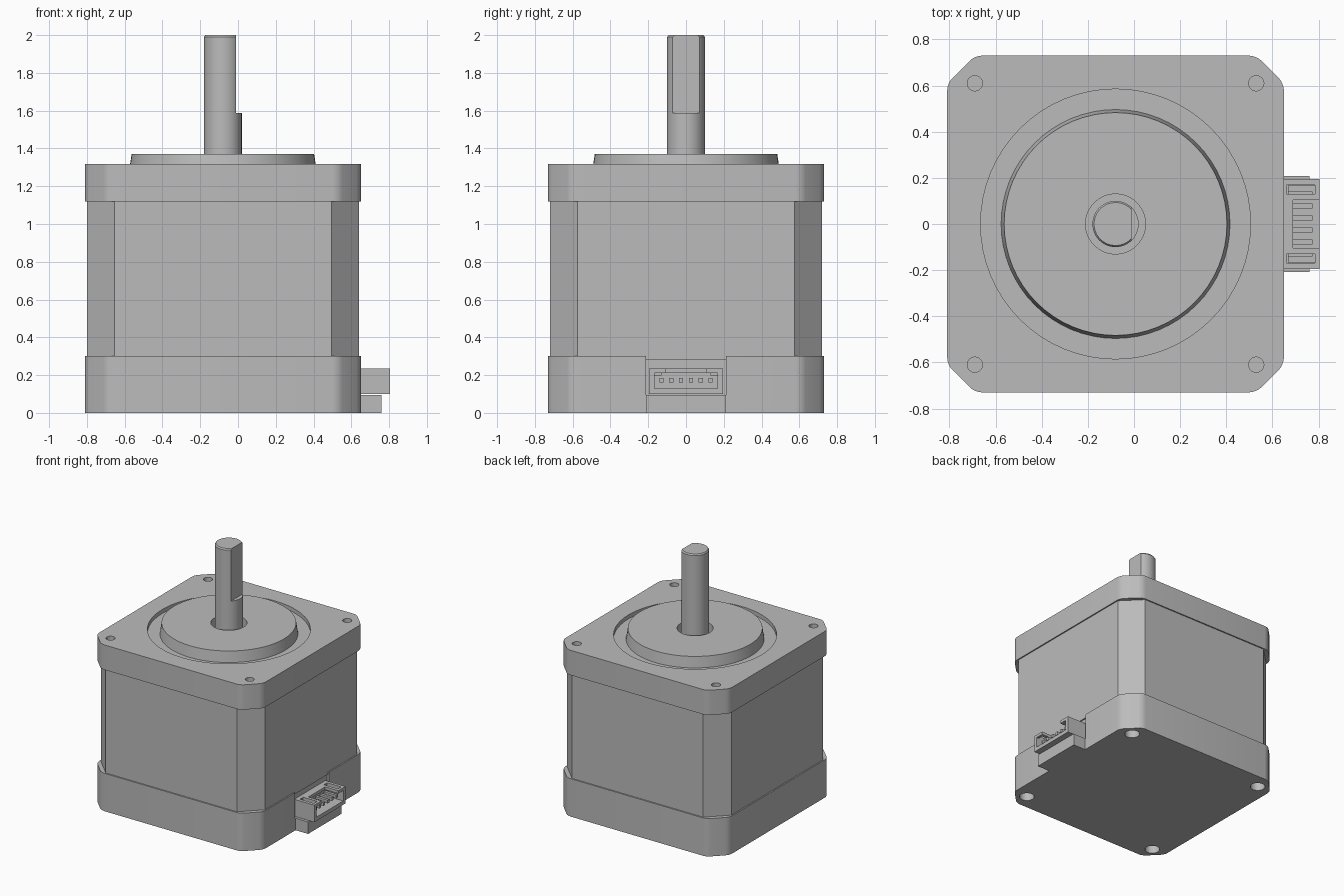
import bpy, bmesh
from math import tau
from mathutils import Matrix, Vector

if "Cube" in bpy.data.objects:
    bpy.data.objects.remove(bpy.data.objects["Cube"])

CX = -0.08  # motor axis

steel = bpy.data.materials.new("plain grey")
steel.use_nodes = True
GREY = (0.5, 0.5, 0.5, 1)
steel.diffuse_color = GREY
steel.node_tree.nodes["Principled BSDF"].inputs["Base Color"].default_value = GREY


def finish(bm, name):
    bmesh.ops.recalc_face_normals(bm, faces=bm.faces)
    mesh = bpy.data.meshes.new(name)
    bm.to_mesh(mesh)
    bm.free()
    mesh.materials.append(steel)
    ob = bpy.data.objects.new(name, mesh)
    bpy.context.collection.objects.link(ob)
    return ob


def activate(ob):
    bpy.ops.object.select_all(action='DESELECT')
    ob.select_set(True)
    bpy.context.view_layer.objects.active = ob


def smooth(ob, angle=0.5):
    activate(ob)
    bpy.ops.object.shade_smooth_by_angle(angle=angle)


def box(name, x, y, z):
    bm = bmesh.new()
    size = Matrix.Diagonal((x[1] - x[0], y[1] - y[0], z[1] - z[0], 1))
    mid = Vector((sum(x) / 2, sum(y) / 2, sum(z) / 2))
    bmesh.ops.create_cube(bm, size=1, matrix=Matrix.Translation(mid) @ size)
    return finish(bm, name)


def block(name, half, chamfer, z0, z1, rounding=0):
    """Square block with chamfered corners, optionally softened."""
    bm = bmesh.new()
    k = half - chamfer
    ring = [(half, -k), (half, k), (k, half), (-k, half),
            (-half, k), (-half, -k), (-k, -half), (k, -half)]
    base = bm.faces.new([bm.verts.new((CX + x, y, z0)) for x, y in ring])
    top = bmesh.ops.extrude_face_region(bm, geom=[base])["geom"]
    bmesh.ops.translate(bm, vec=(0, 0, z1 - z0),
                        verts=[v for v in top if isinstance(v, bmesh.types.BMVert)])
    if rounding:
        upright = [e for e in bm.edges if abs(e.verts[0].co.z - e.verts[1].co.z) > 0.01]
        bmesh.ops.bevel(bm, geom=upright, offset=rounding, segments=4,
                        profile=0.5, affect='EDGES')
    return finish(bm, name)


def lathe(name, profile, x=CX, y=0, steps=64):
    """Spin a closed (radius, height) profile round a vertical axis."""
    bm = bmesh.new()
    verts = [bm.verts.new((x + r, y, z)) for r, z in profile]
    edges = [bm.edges.new((a, b)) for a, b in zip(verts, verts[1:] + verts[:1])
             if max(abs(a.co.x - x), abs(b.co.x - x)) > 0.001]
    bmesh.ops.spin(bm, geom=verts + edges, cent=(x, y, 0), axis=(0, 0, 1),
                   angle=tau, steps=steps)
    bmesh.ops.remove_doubles(bm, verts=bm.verts, dist=0.0002)
    return finish(bm, name)


def cylinder(name, r, z0, z1, x=CX, y=0, steps=64):
    return lathe(name, [(0, z0), (r, z0), (r, z1), (0, z1)], x, y, steps)


def cut(ob, *cutters):
    for c in cutters:
        c.hide_render = True
        mod = ob.modifiers.new("cut", 'BOOLEAN')
        mod.operation = 'DIFFERENCE'
        mod.solver = 'EXACT'
        mod.object = c
        activate(ob)
        bpy.ops.object.modifier_apply(modifier=mod.name)
        bpy.data.objects.remove(c)


def corner_holes(r, z0, z1):
    return [cylinder("hole_cutter", r, z0, z1, CX + sx * 0.61, sy * 0.61, 24)
            for sx in (-1, 1) for sy in (-1, 1)]


# Motor housing: laminated body between two end caps
block("body", 0.72, 0.145, 0.28, 1.14)

top_cap = block("top_cap", 0.73, 0.12, 1.12, 1.317, 0.03)
cut(top_cap, cylinder("recess_cutter", 0.585, 1.285, 1.4),
    *corner_holes(0.033, 1.2, 1.4))
smooth(top_cap)

bottom_cap = block("bottom_cap", 0.73, 0.12, 0, 0.3, 0.03)
cut(bottom_cap, box("notch_cutter", (0.63, 0.7), (-0.213, 0.213), (0.095, 0.35)),
    *corner_holes(0.055, -0.1, 0.15))
smooth(bottom_cap)

# Raised pilot ring with a clearance hole for the shaft
smooth(lathe("pilot_ring", [(0.13, 1.28), (0.497, 1.28), (0.483, 1.37), (0.13, 1.37)]))

# Shaft with a flat milled on its upper part
shaft = lathe("shaft", [(0, 1.27), (0.1, 1.27), (0.1, 1.99), (0.093, 2), (0, 2)])
cut(shaft, box("flat_cutter", (-0.01, 0.2), (-0.2, 0.2), (1.587, 2.1)))
smooth(shaft)

# Wire connector on the side, resting above a ledge
box("connector_ledge", (0.6, 0.76), (-0.208, 0.208), (0, 0.095))
shell = box("connector_shell", (0.62, 0.805), (-0.195, 0.195), (0.1, 0.235))
cut(shell,
    box("socket_cutter", (0.67, 0.9), (-0.168, 0.168), (0.13, 0.212)),
    box("window_cutter", (0.69, 0.9), (-0.105, 0.105), (0.17, 0.3)),
    *[box("slot_cutter", (0.662, 0.785), (s * 0.15 - 0.02, s * 0.15 + 0.02), (0.2, 0.3))
      for s in (-1, 1)])
for i in range(6):
    y = (i - 2.5) * 0.052
    box(f"connector_pin_{i + 1}", (0.66, 0.775), (y - 0.011, y + 0.011), (0.16, 0.186))
